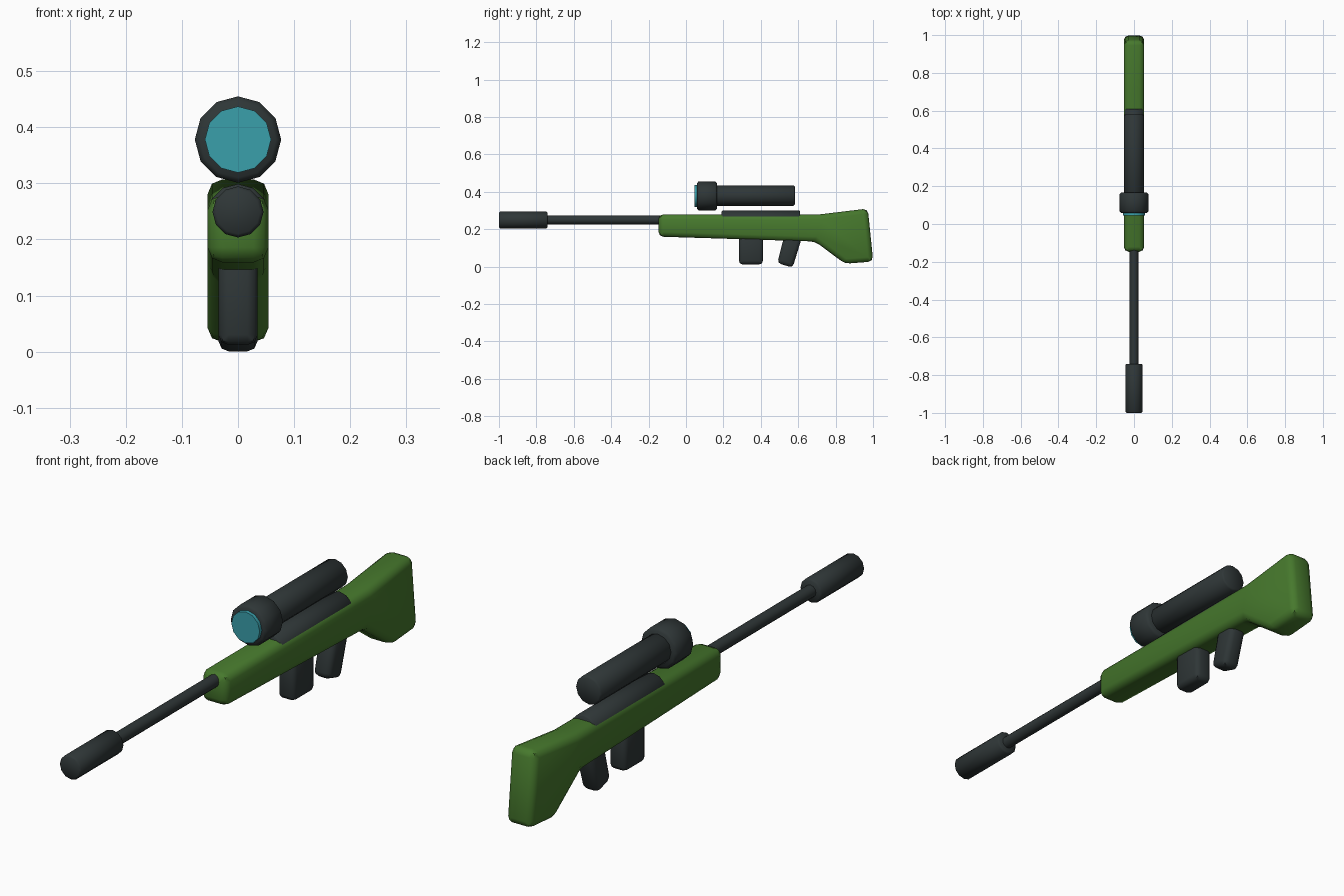
import bpy, bmesh, math
from mathutils import Matrix

if "Cube" in bpy.data.objects:
    bpy.data.objects.remove(bpy.data.objects["Cube"])


def material(name, rgb):
    m = bpy.data.materials.new(name)
    m.diffuse_color = (*rgb, 1)
    m.use_nodes = True
    m.node_tree.nodes["Principled BSDF"].inputs["Base Color"].default_value = m.diffuse_color
    return m


GREEN = material("stock green", (0.062, 0.19, 0.026))
DARK = material("dark metal", (0.028, 0.037, 0.038))
GLASS = material("lens teal", (0.042, 0.35, 0.41))


def finish(bm, name, mat, bevel, segments, sharp=35):
    """Round the sharp edges, then shade smooth by angle."""
    bmesh.ops.recalc_face_normals(bm, faces=bm.faces)
    if bevel:
        edges = [e for e in bm.edges if e.calc_face_angle(0) > math.radians(sharp)]
        bmesh.ops.bevel(bm, geom=edges, offset=bevel, offset_type='OFFSET',
                        segments=segments, profile=0.5, affect='EDGES', clamp_overlap=True)
    me = bpy.data.meshes.new(name)
    bm.to_mesh(me)
    bm.free()
    me.materials.append(mat)
    ob = bpy.data.objects.new(name, me)
    bpy.context.collection.objects.link(ob)
    bpy.ops.object.select_all(action='DESELECT')
    ob.select_set(True)
    bpy.context.view_layer.objects.active = ob
    bpy.ops.object.shade_smooth_by_angle(angle=math.radians(46))


def slab(name, profile, half, mat, bevel, segments=2):
    """Side profile (y, z) extruded across x."""
    bm = bmesh.new()
    f = bm.faces.new([bm.verts.new((-half, y, z)) for y, z in profile])
    r = bmesh.ops.extrude_face_region(bm, geom=[f])
    verts = [v for v in r["geom"] if isinstance(v, bmesh.types.BMVert)]
    bmesh.ops.translate(bm, vec=(2 * half, 0, 0), verts=verts)
    finish(bm, name, mat, bevel, segments, 20)


def tube(name, y0, y1, z, radius, mat, bevel=0.0):
    """Twelve-sided cylinder lying along y."""
    bm = bmesh.new()
    # quarter turn about x keeps a corner pointing straight up
    mtx = Matrix.Translation((0, (y0 + y1) / 2, z)) @ Matrix.Rotation(math.pi / 2, 4, 'X')
    bmesh.ops.create_cone(bm, cap_ends=True, segments=12, radius1=radius,
                          radius2=radius, depth=y1 - y0, matrix=mtx)
    finish(bm, name, mat, bevel, 1)


# Stock and body
slab("stock", [(-0.147, 0.279), (0.715, 0.279), (0.972, 0.31), (1.001, 0.027),
               (0.85, 0.015), (0.69, 0.134), (-0.147, 0.16)], 0.054, GREEN, 0.026)

# Barrel and muzzle
tube("barrel", -0.76, -0.10, 0.249, 0.023, DARK)
tube("muzzle", -1.0, -0.74, 0.249, 0.0455, DARK, 0.006)

# Receiver strip showing along the top of the stock
tube("receiver", 0.19, 0.61, 0.245, 0.054, DARK, 0.005)

# Scope
tube("scope_tube", 0.13, 0.582, 0.379, 0.054, DARK, 0.006)
tube("scope_ring", 0.058, 0.166, 0.378, 0.077, DARK, 0.009)
tube("scope_lens", 0.045, 0.10, 0.378, 0.059, GLASS)

# Magazine and grip
slab("magazine", [(0.283, 0.17), (0.411, 0.17), (0.411, 0.012), (0.283, 0.012)],
     0.035, DARK, 0.018)
slab("grip", [(0.527, 0.17), (0.488, 0.019), (0.57, -0.006), (0.624, 0.17)],
     0.035, DARK, 0.02)
